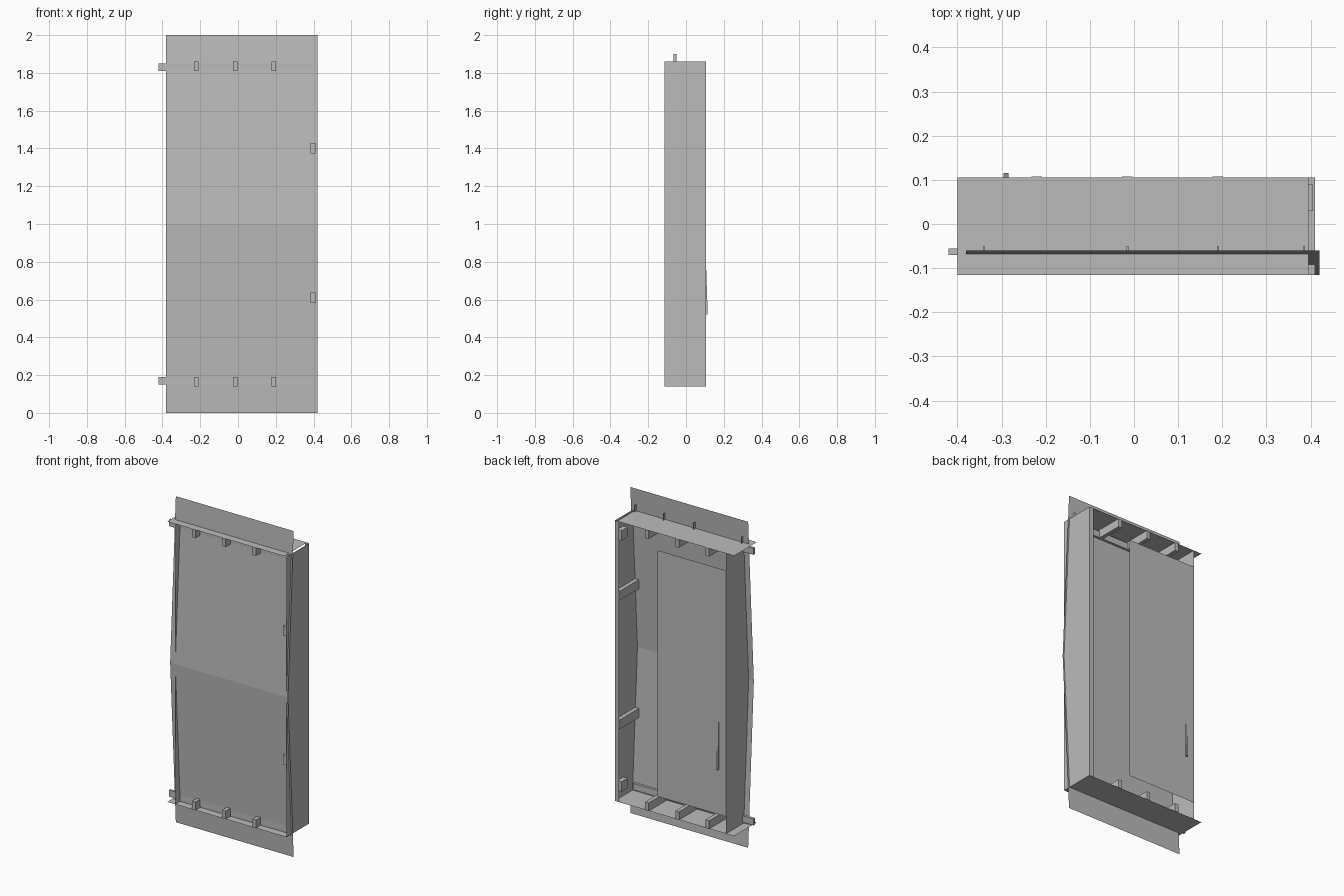
import bpy
from mathutils import Vector

old = bpy.data.objects.get("Cube")
if old:
    bpy.data.objects.remove(old, do_unlink=True)

grey = bpy.data.materials.new("plain grey")
grey.use_nodes = True
colour = (0.5, 0.5, 0.5, 1)
grey.diffuse_color = colour
grey.node_tree.nodes["Principled BSDF"].inputs["Base Color"].default_value = colour


def make(name, verts, faces):
    mesh = bpy.data.meshes.new(name)
    mesh.from_pydata(verts, [], faces)
    mesh.materials.append(grey)
    obj = bpy.data.objects.new(name, mesh)
    bpy.context.collection.objects.link(obj)
    return obj


def sheet(name, origin, u, v):
    """Single flat rectangle spanned by two edge vectors."""
    o, u, v = Vector(origin), Vector(u), Vector(v)
    return make(name, [o, o + u, o + u + v, o + v], [(0, 1, 2, 3)])


def box(name, xs, ys, zs):
    verts = [(x, y, z) for x in xs for y in ys for z in zs]
    faces = [(0, 1, 3, 2), (4, 6, 7, 5), (0, 4, 5, 1),
             (2, 3, 7, 6), (0, 2, 6, 4), (1, 5, 7, 3)]
    return make(name, verts, faces)


FRONT, BACK = -0.115, 0.105
LOW, HIGH = 0.14, 1.86
DEPTH, HEIGHT = BACK - FRONT, HIGH - LOW

# Front skin: two flat halves folded forward at mid height
profile = [(-0.06, 0), (FRONT, 1), (-0.06, 2)]
skin = [(x, y, z) for y, z in profile for x in (-0.38, 0.42)]
make("front_skin", skin, [(0, 1, 3, 2), (2, 3, 5, 4)])

# Frame webs
sheet("side_web_left", (0.41, FRONT, LOW), (0, DEPTH, 0), (0, 0, HEIGHT))
sheet("side_web_right", (-0.345, FRONT, LOW), (0, 0, HEIGHT), (0, DEPTH, 0))
sheet("top_web", (-0.40, FRONT, HIGH), (0.795, 0, 0), (0, DEPTH, 0))
sheet("bottom_web", (-0.40, FRONT, LOW), (0, DEPTH, 0), (0.81, 0, 0))

# Back edge flange and partial back cover
sheet("side_flange", (0.41, BACK, LOW), (-0.03, 0, 0), (0, 0, HEIGHT))
sheet("back_cover", (0.12, BACK, 0.245), (-0.465, 0, 0), (0, 0, 1.51))

# Rails, cross ribs and corner gussets, mirrored top to bottom
for name, flip in (("top", False), ("bottom", True)):
    def span(a, b):
        return (2 - b, 2 - a) if flip else (a, b)

    box(name + "_rail", (-0.42, 0.395), (-0.07, -0.055), span(1.81, 1.85))
    for x in (-0.22, -0.015, 0.19):
        box(name + "_rib", (x - 0.012, x + 0.012), (FRONT, BACK + 0.002),
            span(1.81, HIGH))
    box(name + "_gusset", (0.375, 0.405), (0.03, 0.09), span(1.74, 1.80))

# Ribs along the side web
for z in (0.61, 1.4):
    box("side_rib", (0.385, 0.41), (FRONT, BACK), (z - 0.028, z + 0.028))

# Upright clips behind the skin
for x in (-0.34, -0.015, 0.19, 0.385):
    box("top_clip", (x - 0.002, x + 0.002), (-0.066, -0.05), (1.81, 1.9))

# Wedge-shaped pull strip on the back cover
wedge = [(x, y, z) for x in (-0.296, -0.284)
         for y, z in ((BACK, 0.82), (BACK, 0.52), (0.115, 0.52))]
make("pull_strip", wedge, [(0, 1, 2), (3, 5, 4), (0, 2, 5, 3), (1, 4, 5, 2), (0, 3, 4, 1)])
